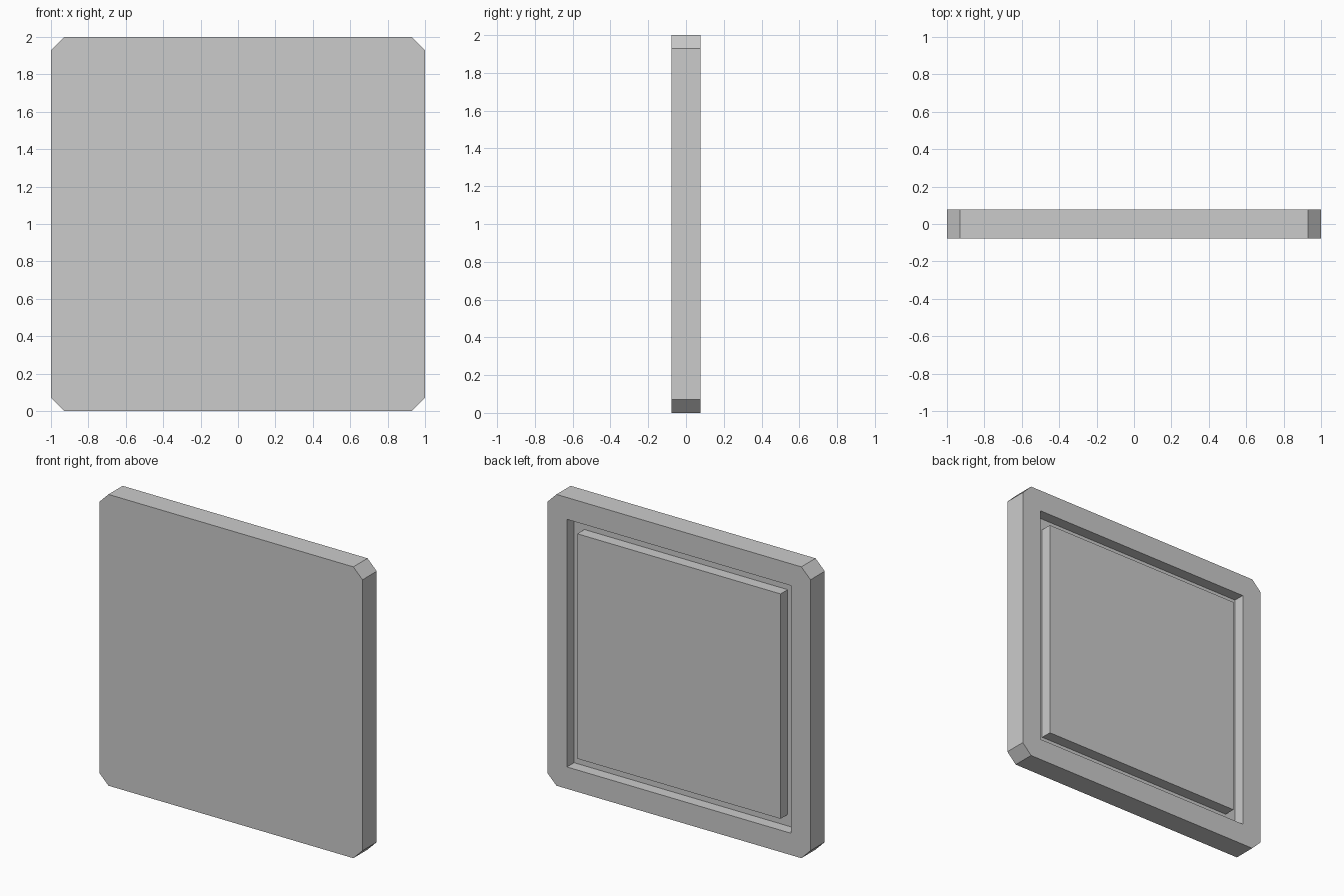
import bpy, bmesh

if "Cube" in bpy.data.objects:
    bpy.data.objects.remove(bpy.data.objects["Cube"])

HALF = 1.0       # half of the plate's width and height
CHAMFER = 0.07   # cut corners
T = 0.077        # half thickness
FLOOR = 0.0      # y of the groove floor
OUTER, INNER = 0.85, 0.772   # half sizes of the square groove


def mesh_object(name, bm):
    bmesh.ops.recalc_face_normals(bm, faces=bm.faces)
    mesh = bpy.data.meshes.new(name)
    bm.to_mesh(mesh)
    bm.free()
    obj = bpy.data.objects.new(name, mesh)
    bpy.context.collection.objects.link(obj)
    return obj


# Plate: chamfered square extruded along y
bm = bmesh.new()
c = HALF - CHAMFER
outline = [(c, -HALF), (HALF, -c), (HALF, c), (c, HALF),
           (-c, HALF), (-HALF, c), (-HALF, -c), (-c, -HALF)]
face = bm.faces.new([bm.verts.new((x, -T, z + HALF)) for x, z in outline])
ext = bmesh.ops.extrude_face_region(bm, geom=[face])
moved = [g for g in ext["geom"] if isinstance(g, bmesh.types.BMVert)]
bmesh.ops.translate(bm, verts=moved, vec=(0, 2 * T, 0))
plate = mesh_object("panel_plate", bm)

# Groove cutter: rectangular profile swept round a square
bm = bmesh.new()
profile = [(OUTER, FLOOR), (OUTER, T + 0.1), (INNER, T + 0.1), (INNER, FLOOR)]
rings = [[bm.verts.new((sx * r, y, sz * r + HALF)) for r, y in profile]
         for sx, sz in ((1, 1), (-1, 1), (-1, -1), (1, -1))]
for i in range(4):
    a, b = rings[i], rings[(i + 1) % 4]
    for j in range(4):
        k = (j + 1) % 4
        bm.faces.new((a[j], a[k], b[k], b[j]))
cutter = mesh_object("groove_cutter", bm)
cutter.hide_render = True

# Cut the groove into the back, leaving the raised centre panel
mod = plate.modifiers.new("groove", 'BOOLEAN')
mod.operation = 'DIFFERENCE'
mod.solver = 'EXACT'
mod.object = cutter
bpy.context.view_layer.objects.active = plate
bpy.ops.object.modifier_apply(modifier=mod.name)
bpy.data.objects.remove(cutter)
